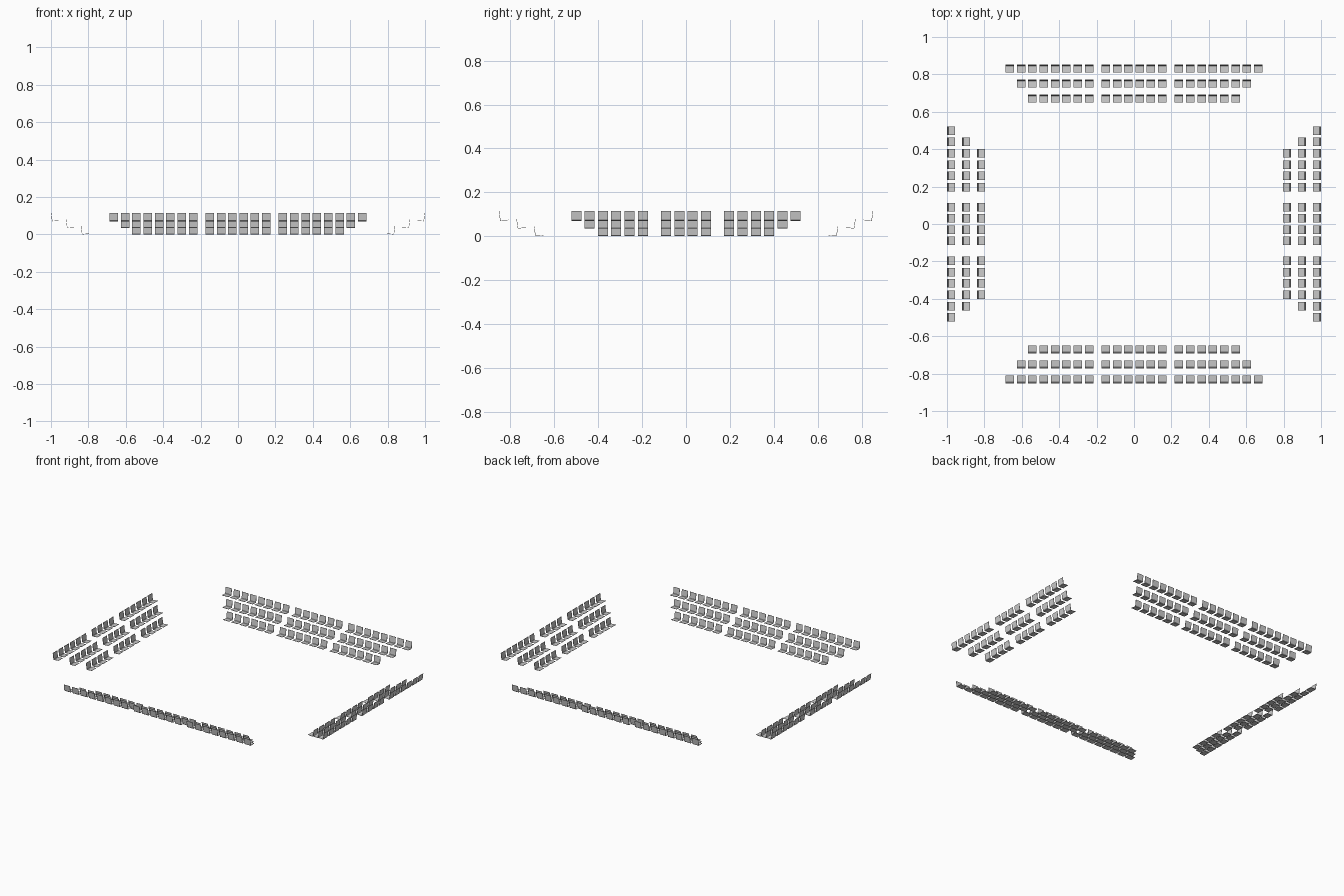
import bpy, bmesh
from math import pi
from mathutils import Matrix

if "Cube" in bpy.data.objects:
    bpy.data.objects.remove(bpy.data.objects["Cube"])

PITCH, WIDTH = 0.0605, 0.0455     # seat spacing and seat width
ROW_STEP, ROW_RISE = 0.08, 0.035  # setback and rise of each tier

# L-shaped seat section: (offset from outer edge, height), leaning back, front lip slightly raised
PROFILE = [(0.0, 0.044), (-0.0055, 0.003), (-0.0085, 0.0), (-0.043, 0.003),
           (-0.043, 0.005), (-0.0095, 0.0022), (-0.0075, 0.0042), (-0.002, 0.044)]


def add_seat(bm, x, y, z):
    """One thin bent-sheet seat with its back towards +y."""
    ends = [[bm.verts.new((x + s * WIDTH / 2, y + u, z + h)) for u, h in PROFILE]
            for s in (-1, 1)]
    a, b = ends
    n = len(PROFILE)
    bm.faces.new(a)
    bm.faces.new(b[::-1])
    for i in range(n):
        j = (i + 1) % n
        bm.faces.new((a[i], b[i], b[j], a[j]))


def seat_row(name, tier, outer, centre_count, wing_count, wing_start, angle):
    """One tier: a centre block and two mirrored wings that grow by a seat per tier."""
    xs = [(i - (centre_count - 1) / 2) * PITCH for i in range(centre_count)]
    for i in range(wing_count + tier):
        xs += [wing_start + i * PITCH, -wing_start - i * PITCH]
    bm = bmesh.new()
    for x in xs:
        add_seat(bm, x, outer - (2 - tier) * ROW_STEP, tier * ROW_RISE)
    bmesh.ops.recalc_face_normals(bm, faces=bm.faces)
    bm.transform(Matrix.Rotation(angle, 4, 'Z'))
    mesh = bpy.data.meshes.new(name)
    bm.to_mesh(mesh)
    bm.free()
    bpy.context.collection.objects.link(bpy.data.objects.new(name, mesh))


# Four stands around the court: long sides front/back, short sides left/right
for tier in range(3):
    for side, angle in (("back", 0), ("front", pi)):
        seat_row(f"{side}_seat_row_{tier + 1}", tier, 0.853, 6, 6, 0.2405, angle)
    for side, angle in (("left", pi / 2), ("right", -pi / 2)):
        seat_row(f"{side}_seat_row_{tier + 1}", tier, 1.0, 4, 4, 0.197, angle)
